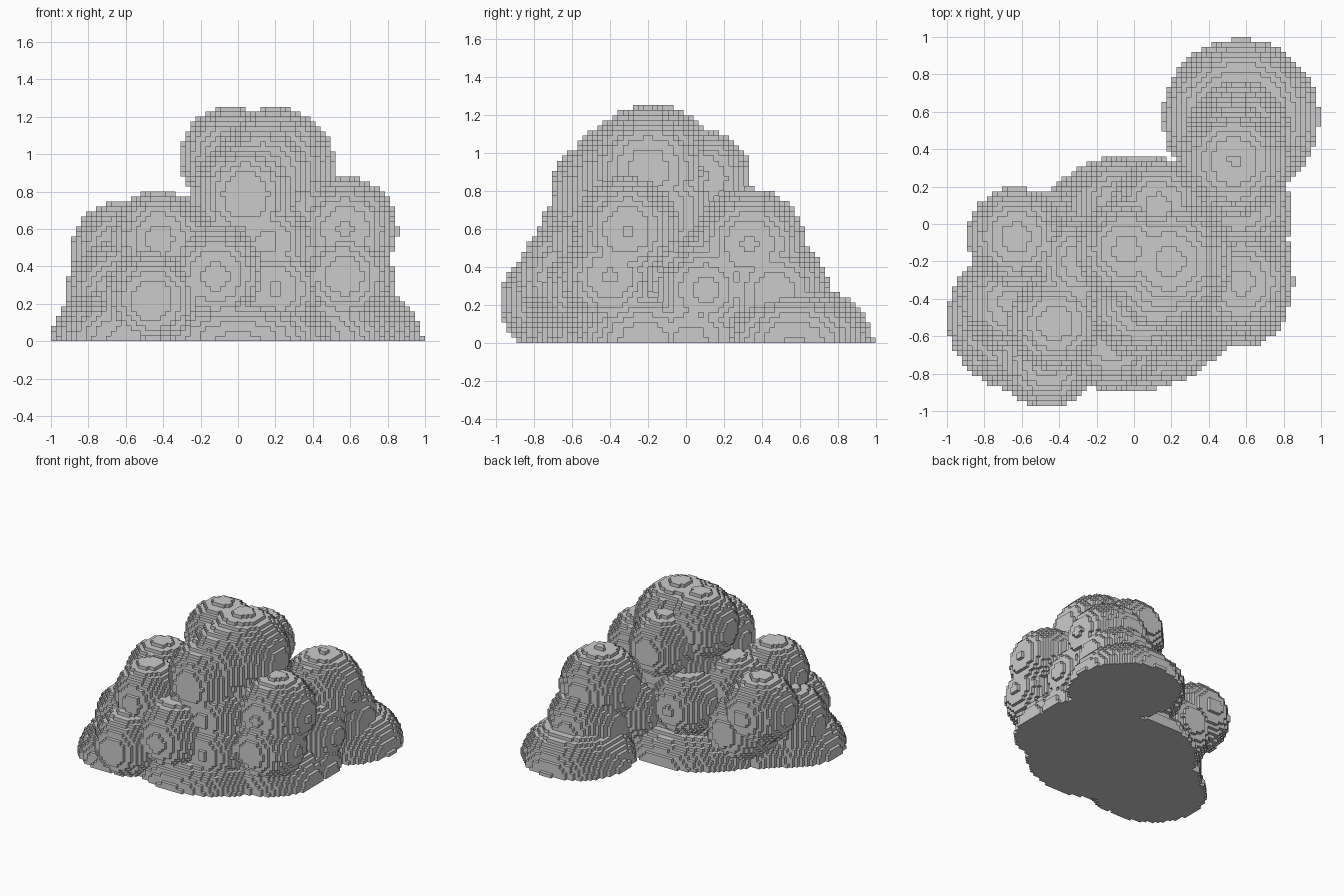
import bpy
import bmesh
from itertools import product
from math import ceil, floor

if "Cube" in bpy.data.objects:
    bpy.data.objects.remove(bpy.data.objects["Cube"])

STEP = 2 / 75  # block size
HALF = 37      # blocks on each side of the centre

# Flattened mounds along the ground: x, y, radius, height
MOUNDS = [
    (-.61, -.5, .39, .32), (-.5, -.3, .31, .3), (0, -.26, .63, .32),
    (.44, -.22, .41, .32), (.5, .02, .34, .32), (.57, .57, .42, .32),
]

# Round puffs: x, y, z, radius
PUFFS = [
    # low ring
    (-.46, -.72, .22, .265), (-.12, -.61, .35, .28), (.2, -.51, .28, .24),
    (.57, -.4, .35, .26), (-.65, -.42, .26, .27), (.56, .47, .26, .29),
    (.56, .1, .28, .275), (.4, .12, .3, .27), (-.45, -.1, .3, .28),
    # middle ring
    (-.42, -.53, .55, .255), (-.63, -.07, .48, .265), (-.28, -.2, .53, .25),
    (-.08, .1, .46, .25), (.15, -.45, .53, .25), (.575, -.31, .595, .28),
    (.535, .335, .52, .295),
    # crown
    (.04, -.43, .78, .29), (-.04, -.14, .98, .27), (.19, -.2, .915, .335),
    (.13, -.31, .88, .305), (.13, .1, .87, .245), (.14, -.17, .68, .38),
]


def index_range(centre, radius, low, high):
    return range(max(low, floor((centre - radius) / STEP)),
                 min(high, ceil((centre + radius) / STEP)) + 1)


def add_blob(cells, x, y, z, radius, height):
    """Fill every block whose middle lies in an ellipsoid."""
    for i, j, k in product(index_range(x, radius, -HALF, HALF),
                           index_range(y, radius, -HALF, HALF),
                           index_range(z, height, 0, 46)):
        dx, dy = i * STEP - x, j * STEP - y
        dz = (k + .5) * STEP - z
        if (dx * dx + dy * dy) / radius ** 2 + (dz / height) ** 2 <= 1:
            cells.add((i, j, k))


def block_mesh(cells):
    """Make the outer skin of a set of blocks."""
    bm = bmesh.new()
    verts = {}

    def corner(c):
        if c not in verts:
            verts[c] = bm.verts.new(((c[0] - .5) * STEP, (c[1] - .5) * STEP, c[2] * STEP))
        return verts[c]

    for cell in cells:
        for axis, side in product(range(3), (0, 1)):
            near = list(cell)
            near[axis] += 2 * side - 1
            if tuple(near) in cells:
                continue
            loop = []
            for u, v in ((0, 0), (1, 0), (1, 1), (0, 1)):
                c = list(cell)
                c[axis] += side
                c[(axis + 1) % 3] += u
                c[(axis + 2) % 3] += v
                loop.append(corner(tuple(c)))
            bm.faces.new(loop if side else loop[::-1])
    mesh = bpy.data.meshes.new("cloud")
    bm.to_mesh(mesh)
    bm.free()
    return mesh


# Cloud body
blocks = set()
for x, y, radius, height in MOUNDS:
    add_blob(blocks, x, y, 0, radius, height)
for x, y, z, radius in PUFFS:
    add_blob(blocks, x, y, z, radius, radius)
cloud = bpy.data.objects.new("cloud", block_mesh(blocks))
bpy.context.collection.objects.link(cloud)

# Plain grey
grey = bpy.data.materials.new("cloud_grey")
grey.use_nodes = True
colour = (.6, .6, .6, 1)
grey.diffuse_color = colour
grey.node_tree.nodes["Principled BSDF"].inputs["Base Color"].default_value = colour
cloud.data.materials.append(grey)
